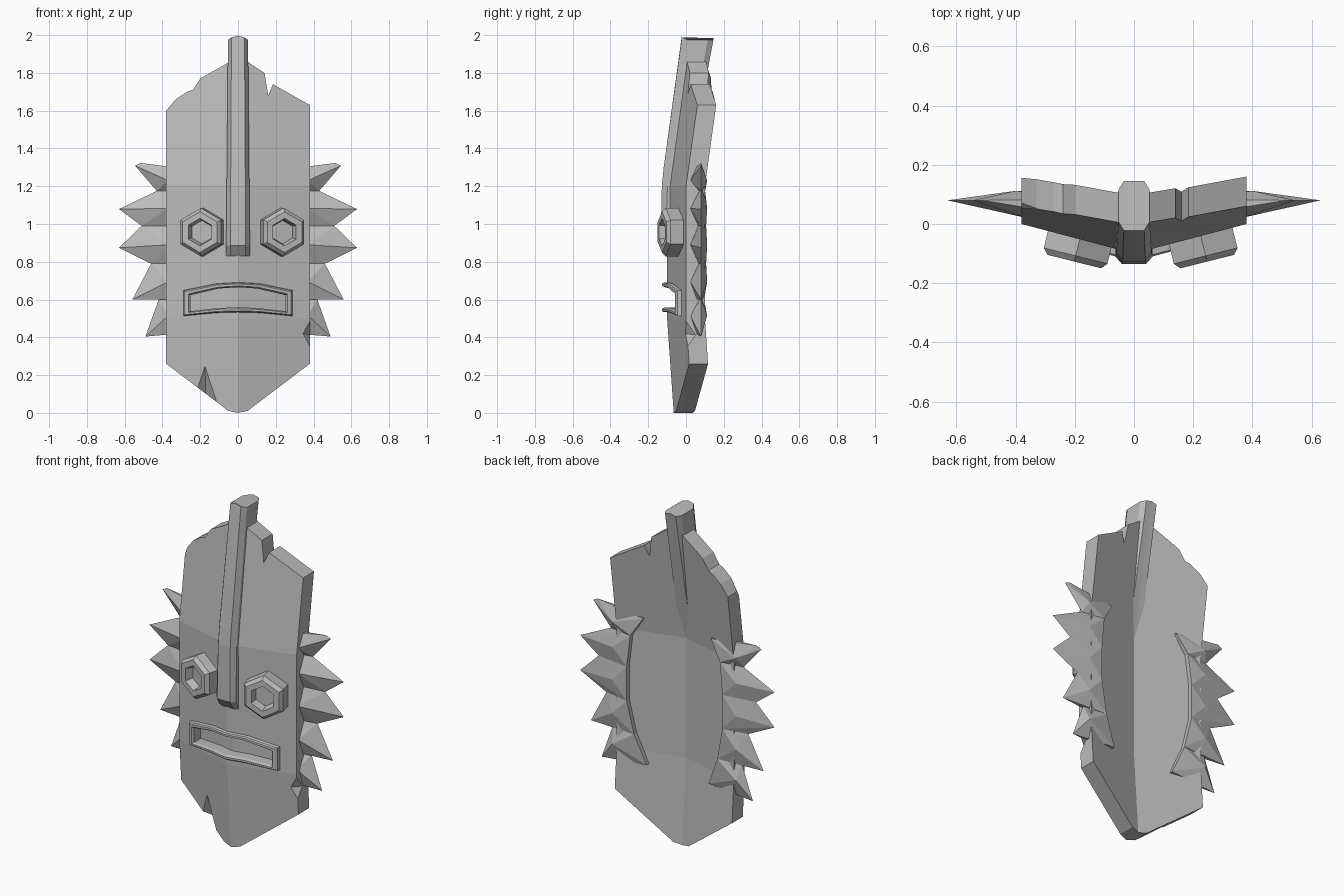
import bpy, bmesh, math
from mathutils import Vector, Matrix

if "Cube" in bpy.data.objects:
    bpy.data.objects.remove(bpy.data.objects["Cube"], do_unlink=True)

stone = bpy.data.materials.new("stone_grey")
stone.use_nodes = True
stone.diffuse_color = (0.5, 0.5, 0.5, 1)
stone.node_tree.nodes["Principled BSDF"].inputs["Base Color"].default_value = (0.5, 0.5, 0.5, 1)


def make(name, bm):
    bmesh.ops.recalc_face_normals(bm, faces=bm.faces)
    me = bpy.data.meshes.new(name)
    bm.to_mesh(me)
    bm.free()
    me.materials.append(stone)
    ob = bpy.data.objects.new(name, me)
    bpy.context.collection.objects.link(ob)
    return ob


def bend(x, z):
    """Front surface depth: a shallow keel, leaning back at brow and chin."""
    return -0.1 + 0.1 * abs(x) / 0.38 + 0.14 * max(0, z - 1.2) + 0.07 * max(0, 0.5 - z)


def loft(name, loops, cap_start=False, cap_end=False):
    bm = bmesh.new()
    rings = [[bm.verts.new(p) for p in loop] for loop in loops]
    for a, b in zip(rings, rings[1:]):
        for i in range(len(a)):
            j = (i + 1) % len(a)
            bm.faces.new((a[i], a[j], b[j], b[i]))
    if cap_start:
        bm.faces.new(rings[0])
    if cap_end:
        bm.faces.new(rings[-1])
    return make(name, bm)


def hull(name, points):
    bm = bmesh.new()
    for p in points:
        bm.verts.new(p)
    res = bmesh.ops.convex_hull(bm, input=bm.verts)
    junk = {g for g in res["geom_interior"] + res["geom_unused"] if isinstance(g, bmesh.types.BMVert)}
    bmesh.ops.delete(bm, geom=list(junk), context="VERTS")
    return make(name, bm)


def prism(name, outline, y0, y1):
    return loft(name, [[(x, y, z) for x, z in outline] for y in (y0, y1)], True, True)


def mouth(inset):
    """Arched slot outline."""
    hw = 0.29 - inset
    xs = [hw * k / 3 for k in (-3, -1.2, 0, 1.2, 3)]
    arch = [1 - (x / hw) ** 2 for x in xs]
    low = [(x, 0.512 + 0.7 * inset + 0.02 * a) for x, a in zip(xs, arch)]
    top = [(x, 0.65 - 0.7 * inset + 0.042 * a) for x, a in zip(xs, arch)]
    return low + top[::-1]


# Face plate: flat outline with chipped top, cut, then bent
outline = [(0, 0), (0.05, 0.01), (0.38, 0.26), (0.38, 1.63), (0.185, 1.74), (0.16, 1.68),
           (0.14, 1.8), (0.05, 1.86), (-0.05, 1.855), (-0.2, 1.77), (-0.24, 1.71),
           (-0.27, 1.7), (-0.33, 1.66), (-0.38, 1.6), (-0.38, 0.26), (-0.05, 0.01)]
plate = prism("face_plate", outline, 0, 0.1)
cutters = [
    prism("mouth_cutter", mouth(0.036), -0.05, 0.05),
    hull("chin_chip_cutter", [(-0.175, -0.005, 0.26), (-0.25, -0.005, 0.04),
                              (-0.1, -0.005, 0.03), (-0.17, 0.07, 0.06)]),
    hull("jaw_chip_cutter", [(0.39, -0.005, 0.51), (0.34, -0.005, 0.42),
                             (0.39, -0.005, 0.33), (0.4, 0.07, 0.41)]),
    hull("crown_chip_cutter", [(-0.39, -0.005, 1.54), (-0.31, -0.005, 1.68),
                               (-0.42, -0.005, 1.72), (-0.4, 0.06, 1.66)]),
]
for cutter in cutters:
    cutter.hide_render = True
    mod = plate.modifiers.new("cut", "BOOLEAN")
    mod.operation = "DIFFERENCE"
    mod.solver = "EXACT"
    mod.object = cutter
deps = bpy.context.evaluated_depsgraph_get()
bm = bmesh.new()
bm.from_object(plate, deps)
plate.modifiers.clear()
for cutter in cutters:
    bpy.data.objects.remove(cutter, do_unlink=True)
for co, no in (((0, 0, 0), (1, 0, 0)), ((0, 0, 1.2), (0, 0, 1)), ((0, 0, 0.5), (0, 0, 1))):
    bmesh.ops.bisect_plane(bm, geom=bm.verts[:] + bm.edges[:] + bm.faces[:],
                           plane_co=co, plane_no=no, dist=1e-5)
for v in bm.verts:
    v.co.y += bend(v.co.x, v.co.z)
bm.to_mesh(plate.data)
bm.free()

# Mouth frame: raised bevelled lip following the bend
lip = [(0, 0.01), (0.004, -0.02), (0.012, -0.026), (0.028, -0.026), (0.038, -0.012), (0.038, 0.045)]
loft("mouth_frame", [[(x, y + bend(x, z), z) for x, z in mouth(i)] for i, y in lip])

# Eyes: hexagonal bevelled rings with sunken centres
eye_steps = [(0.128, 0.13), (0.128, 0.02), (0.108, 0), (0.073, 0), (0.062, 0.045)]
for name, x, side in (("left_eye", 0.247, 1), ("right_eye", -0.202, -1)):
    turn = Matrix.Rotation(math.radians(14) * side, 3, "Z")
    centre = Vector((x, -0.127, 0.957))
    hexagon = [math.radians(90 + 60 * k) for k in range(6)]
    loft(name, [[centre + turn @ Vector((r * math.cos(a), d, r * math.sin(a))) for a in hexagon]
                for r, d in eye_steps], cap_end=True)

# Nose and crest: one long bar, rows of height, front, back, half width
rows = [(0.83, -0.095, -0.05, 0.063), (0.885, -0.135, -0.05, 0.063), (1.2, -0.128, 0.0, 0.06),
        (1.3, -0.118, 0.019, 0.059), (1.975, -0.022, 0.145, 0.053)]
bar = []
for z, front, back, w in rows:
    peak = 0.022 if z > 1.9 else 0
    f = min(0.03, (back - front) * 0.3)
    bar.append([(-w, front + f, z), (-0.65 * w, front, z + peak * 0.6), (0, front, z + peak),
                (0.65 * w, front, z + peak * 0.6), (w, front + f, z), (w, back - f, z),
                (0.65 * w, back, z), (0, back, z + peak * 0.4), (-0.65 * w, back, z), (-w, back - f, z)])
loft("nose_crest", bar, True, True)

# Side spikes: tip x, tip z, then the valley above and below (x, z, inner x)
valleys = [(0.38, 1.285, 0.22), (0.43, 1.175, 0.29), (0.51, 0.99, 0.31),
           (0.46, 0.79, 0.31), (0.42, 0.6, 0.27), (0.38, 0.43, 0.2)]
tips = [(0.545, 1.315), (0.63, 1.085), (0.63, 0.88), (0.56, 0.605), (0.49, 0.41)]
for label, side in (("left", 1), ("right", -1)):
    for n, (tx, tz) in enumerate(tips):
        pair = valleys[n:n + 2]
        mid = (pair[0][1] + pair[1][1]) / 2
        pts = [(tx - 0.03, 0.08, tz + 0.008), (tx, 0.08, tz - 0.006),
               (0.37, 0.022, mid), (0.4, 0.112, mid)]
        for vx, vz, ix in pair:
            back = 0.1 * ix / 0.38 + 0.025
            pts += [(vx, 0.08, vz), (ix, back, vz), (ix, back - 0.05, vz)]
        hull(f"{label}_spike_{n + 1}", [(side * x, y, z) for x, y, z in pts])
